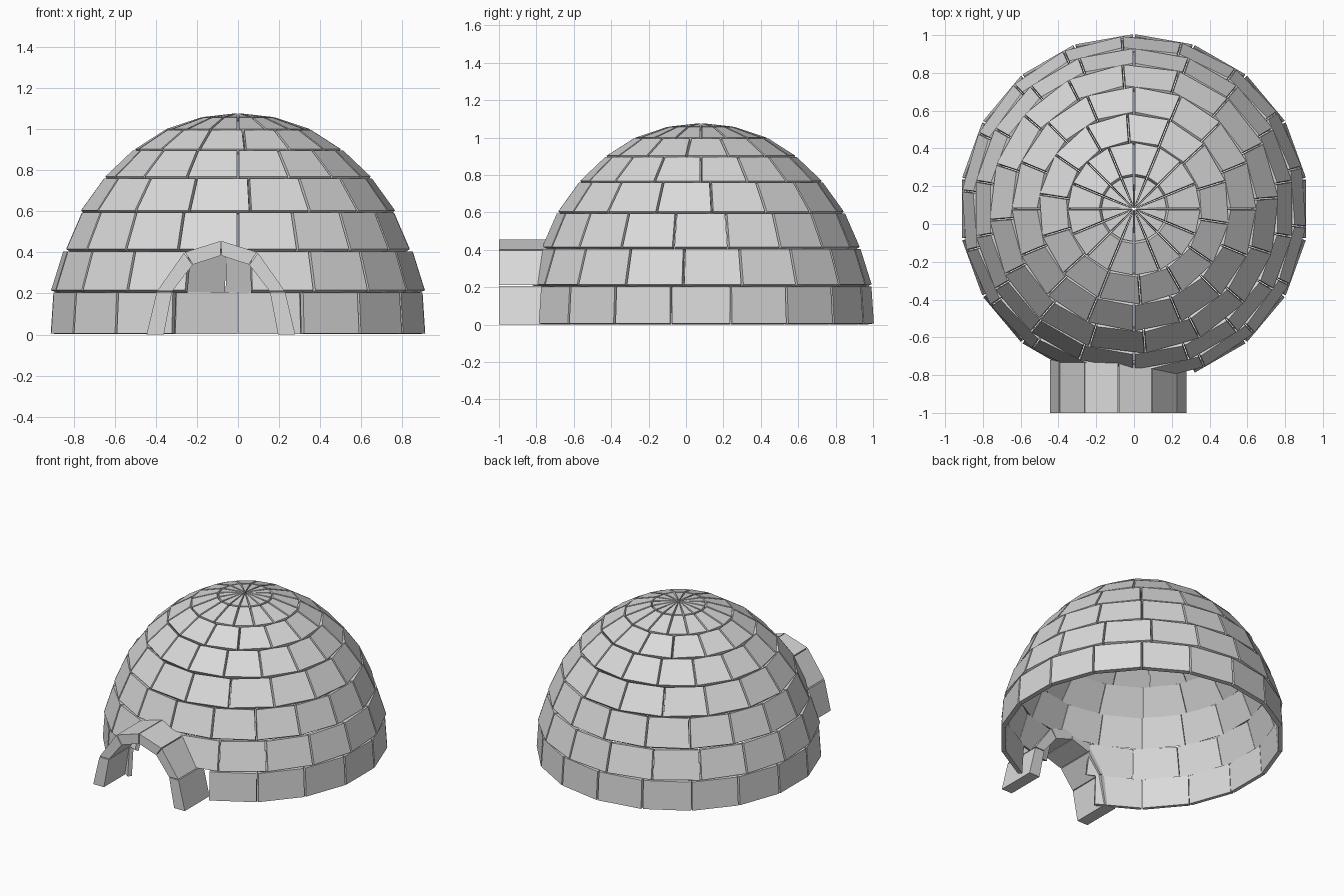
import bpy, bmesh, math

cube = bpy.data.objects.get("Cube")
if cube:
    bpy.data.objects.remove(cube, do_unlink=True)

SNOW = bpy.data.materials.new("snow_grey")
SNOW.use_nodes = True
SNOW.diffuse_color = (0.7, 0.7, 0.7, 1.0)
SNOW.node_tree.nodes["Principled BSDF"].inputs["Base Color"].default_value = (0.7, 0.7, 0.7, 1.0)


def finish(bm, name):
    bmesh.ops.recalc_face_normals(bm, faces=bm.faces)
    mesh = bpy.data.meshes.new(name)
    bm.to_mesh(mesh)
    bm.free()
    mesh.materials.append(SNOW)
    obj = bpy.data.objects.new(name, mesh)
    bpy.context.collection.objects.link(obj)


def bridge(bm, front, back):
    """Close a block between two matching four-sided ends."""
    bm.faces.new(front)
    bm.faces.new(back[::-1])
    for i in range(4):
        j = (i + 1) % 4
        bm.faces.new((front[i], back[i], back[j], front[j]))


CENTER_Y = 0.08
# (depth, inset) of the outer and the inner face of a block
LAYERS = [(0.0, 0.006), (0.03, 0.0015)]


def add_block(bm, lower, upper, a0, a1):
    """Tapered snow block between two (radius, height) points and two angles."""
    dr, dz = upper[0] - lower[0], upper[1] - lower[1]
    length = math.hypot(dr, dz)
    tr, tz = dr / length, dz / length
    rings = []
    for depth, inset in LAYERS:
        ring = []
        for (r, z), s, angles in ((lower, 1, (a0, a1)), (upper, -1, (a1, a0))):
            r = max(r + s * tr * inset - tz * depth, 0.006)
            z = max(z + s * tz * inset + tr * depth, 0.002)
            for a in angles:
                shift = min(inset / r, 0.35 * (a1 - a0))
                a += shift if a == a0 else -shift
                ring.append(bm.verts.new((r * math.sin(a), CENTER_Y - r * math.cos(a), z)))
        rings.append(ring)
    bridge(bm, *rings)


# Dome courses: lower ring, upper ring, block count, start angle
COURSES = [
    ((0.925, 0.0), (0.911, 0.21), 18, 0),
    ((0.916, 0.21), (0.853, 0.41), 18, 4),
    ((0.851, 0.41), (0.768, 0.60), 18, 0),
    ((0.769, 0.60), (0.650, 0.765), 16, 4.5),
    ((0.650, 0.765), (0.508, 0.90), 16, 0),
    ((0.510, 0.90), (0.356, 0.998), 14, 4),
    ((0.356, 0.998), (0.178, 1.058), 16, 0),
    ((0.178, 1.058), (0.008, 1.077), 16, 0),
]
# Block indices left out for the doorway
DOORWAY = {0: (0, 17), 1: (17,)}

for row, (lower, upper, count, start) in enumerate(COURSES):
    bm = bmesh.new()
    step = math.tau / count
    for k in range(count):
        if k not in DOORWAY.get(row, ()):
            a0 = math.radians(start) + k * step
            add_block(bm, lower, upper, a0, a0 + step)
    finish(bm, "dome_cap" if row == len(COURSES) - 1 else f"dome_course_{row + 1}")

# Entrance arch: outer and inner half profiles, mirrored about its own axis
ARCH_X = -0.083
OUTER = [(0.362, 0.0), (0.312, 0.21), (0.178, 0.40), (0.0, 0.456)]
INNER = [(0.278, 0.0), (0.238, 0.21), (0.137, 0.34), (0.0, 0.385)]
ARCH_FRONT, ARCH_BACK = -1.0, -0.72


def mix(p, q, t):
    return tuple(a + (b - a) * t for a, b in zip(p, q))


for side, label in ((1, "left"), (-1, "right")):
    for i, part in enumerate(("base", "shoulder", "crown")):
        bm = bmesh.new()
        # Small gaps separate neighbouring arch blocks
        t0, t1 = (0.0 if i == 0 else 0.015), 0.985
        profile = [mix(OUTER[i], OUTER[i + 1], t0), mix(OUTER[i], OUTER[i + 1], t1),
                   mix(INNER[i], INNER[i + 1], t1), mix(INNER[i], INNER[i + 1], t0)]
        front, back = ([bm.verts.new((ARCH_X + side * x, y, z)) for x, z in profile]
                       for y in (ARCH_FRONT, ARCH_BACK))
        bridge(bm, front, back)
        finish(bm, f"arch_{part}_{label}")
